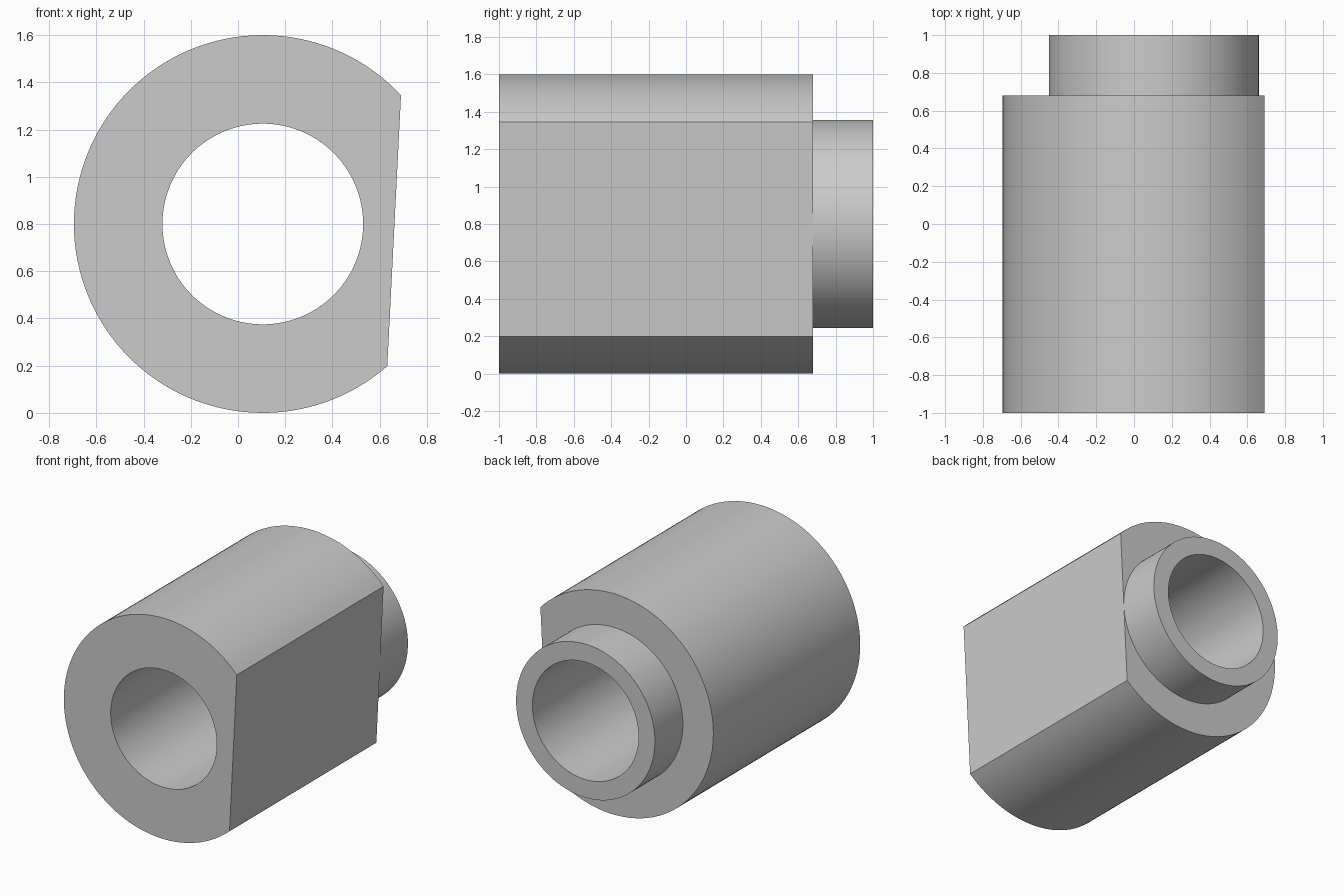
import bpy
import bmesh
import math

cube = bpy.data.objects.get("Cube")
if cube:
    bpy.data.objects.remove(cube, do_unlink=True)

# Main dimensions
CENTRE_X, CENTRE_Z = 0.105, 0.8
BODY_R, COLLAR_R, BORE_R = 0.8, 0.556, 0.425
FRONT, SHOULDER, BACK = -1.0, 0.68, 1.0
FLAT_DIST = 0.557                      # flat's distance from the axis
FLAT_DIR = math.radians(-2.9)          # direction the flat faces
HALF = math.acos(FLAT_DIST / BODY_R)   # half the angle the flat spans

# Shared angles: fine steps across the flat, then around the round side
FLAT_STEPS, ROUND_STEPS = 32, 96
angles = [-HALF + 2 * HALF * i / FLAT_STEPS for i in range(FLAT_STEPS)]
angles += [HALF + (2 * math.pi - 2 * HALF) * i / ROUND_STEPS
           for i in range(ROUND_STEPS)]


def body_radius(a):
    """Round outline cut off by the flat."""
    if math.cos(a) > math.cos(HALF):
        return FLAT_DIST / math.cos(a)
    return BODY_R


def add_ring(bm, y, radius):
    ring = []
    for a in angles:
        r = radius(a)
        ring.append(bm.verts.new((CENTRE_X + r * math.cos(a + FLAT_DIR), y,
                                  CENTRE_Z + r * math.sin(a + FLAT_DIR))))
    return ring


# Closed wall: body, shoulder, collar, back rim, bore and front face
bm = bmesh.new()
collar = lambda a: COLLAR_R
bore = lambda a: BORE_R
rings = [add_ring(bm, y, radius) for y, radius in (
    (FRONT, body_radius), (SHOULDER, body_radius),
    (SHOULDER, collar), (BACK, collar),
    (BACK, bore), (FRONT, bore))]
count = len(angles)
for k, ring in enumerate(rings):
    following = rings[(k + 1) % len(rings)]
    for i in range(count):
        j = (i + 1) % count
        bm.faces.new((ring[i], ring[j], following[j], following[i]))
bmesh.ops.recalc_face_normals(bm, faces=bm.faces)

mesh = bpy.data.meshes.new("flatted_bushing")
bm.to_mesh(mesh)
bm.free()
bushing = bpy.data.objects.new("flatted_bushing", mesh)
bpy.context.collection.objects.link(bushing)

# Plain grey material
grey = bpy.data.materials.new("plain_grey")
grey.use_nodes = True
colour = (0.6, 0.6, 0.6, 1.0)
grey.diffuse_color = colour
grey.node_tree.nodes["Principled BSDF"].inputs["Base Color"].default_value = colour
mesh.materials.append(grey)

# Smooth round walls, crisp edges
bpy.ops.object.select_all(action="DESELECT")
bushing.select_set(True)
bpy.context.view_layer.objects.active = bushing
bpy.ops.object.shade_smooth_by_angle(angle=math.radians(30))
